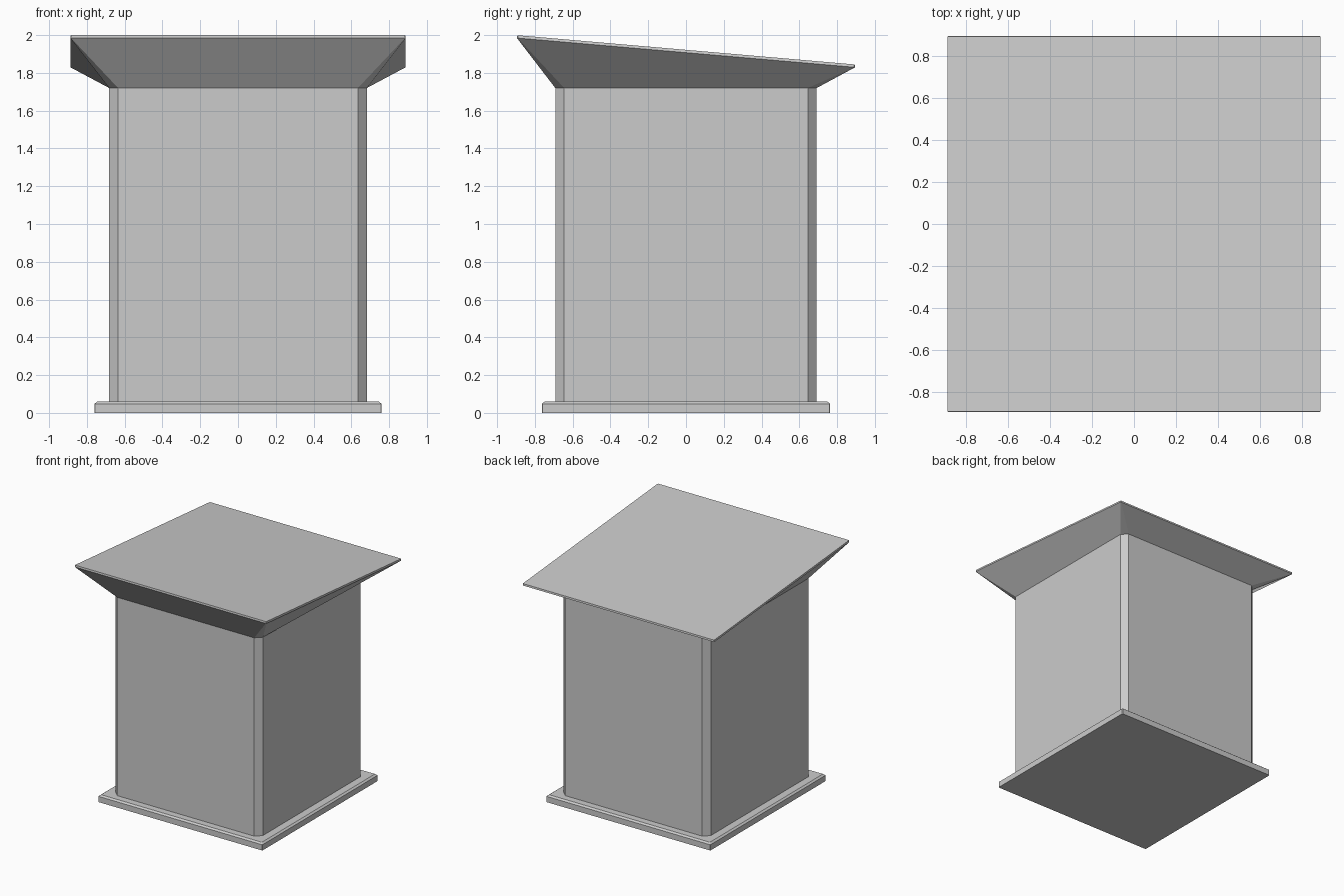
import bpy, bmesh

if "Cube" in bpy.data.objects:
    bpy.data.objects.remove(bpy.data.objects["Cube"])


def ring(hx, hy, c, z, slope=0.0):
    """Corner-cut rectangle; z changes linearly with y by slope."""
    pts = [(hx - c, -hy), (hx, -hy + c), (hx, hy - c), (hx - c, hy),
           (-hx + c, hy), (-hx, hy - c), (-hx, -hy + c), (-hx + c, -hy)]
    return [(x, y, z + slope * y) for x, y in pts]


def loft(name, rings):
    """Closed solid through a stack of matching rings."""
    bm = bmesh.new()
    loops = [[bm.verts.new(p) for p in r] for r in rings]
    for a, b in zip(loops, loops[1:]):
        for i in range(len(a)):
            j = (i + 1) % len(a)
            bm.faces.new((a[i], a[j], b[j], b[i]))
    bm.faces.new(loops[0][::-1])
    bm.faces.new(loops[-1])
    bmesh.ops.recalc_face_normals(bm, faces=bm.faces)
    mesh = bpy.data.meshes.new(name)
    bm.to_mesh(mesh)
    bm.free()
    obj = bpy.data.objects.new(name, mesh)
    bpy.context.collection.objects.link(obj)
    return obj


# Base plate with a small bevel on its upper edge
loft("base_plate", [ring(0.76, 0.763, 0.004, 0.0),
                    ring(0.76, 0.763, 0.004, 0.048),
                    ring(0.745, 0.748, 0.004, 0.06)])

# Chamfered column
loft("column", [ring(0.682, 0.692, 0.047, 0.06),
                ring(0.682, 0.692, 0.047, 1.72)])

# Flared head with a thin rim and a top sloping down to the back
slope = -0.155 / 1.79
loft("sloped_head", [ring(0.682, 0.692, 0.047, 1.72),
                     ring(0.888, 0.895, 0.004, 1.907, slope),
                     ring(0.886, 0.893, 0.004, 1.922, slope)])
